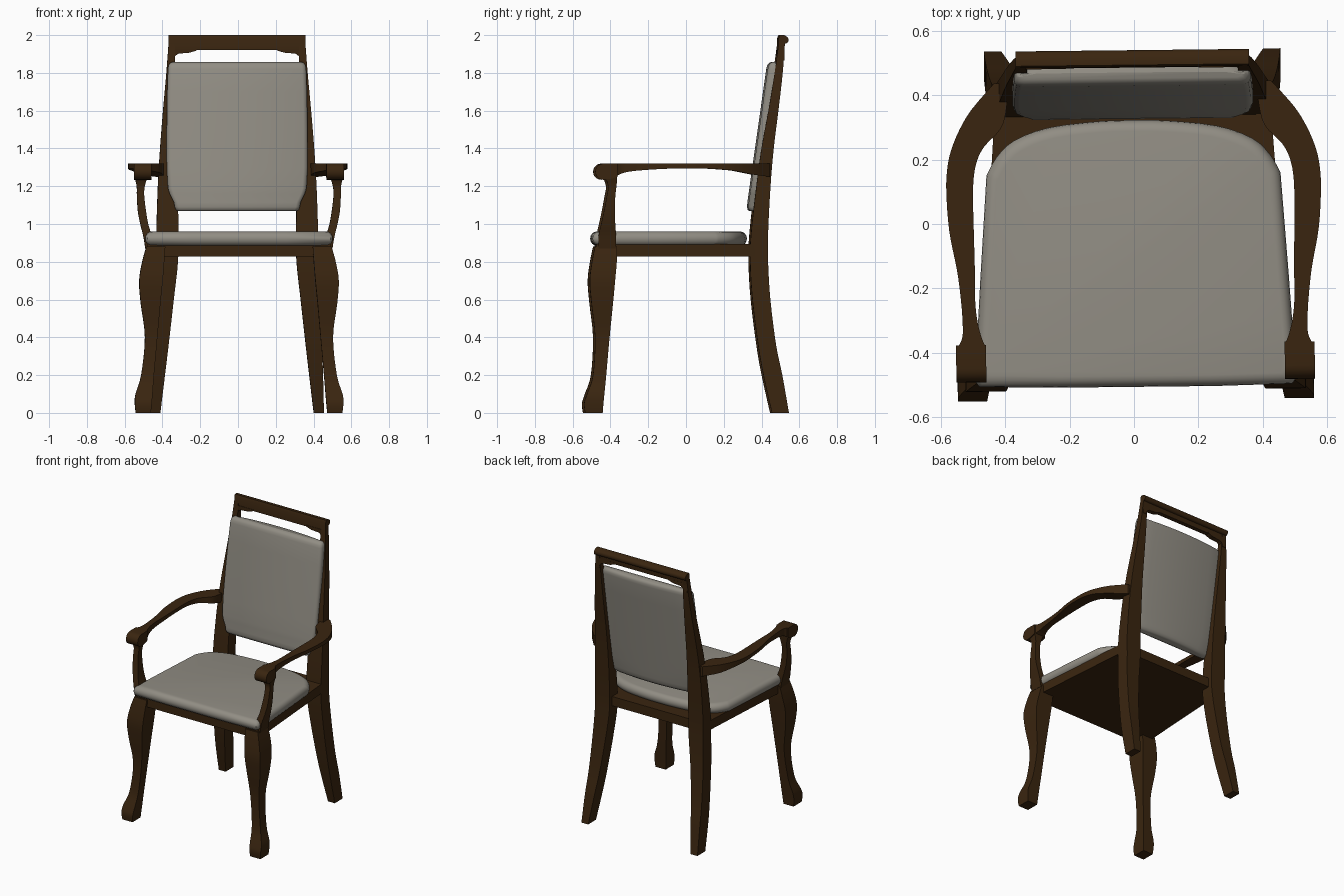
import bpy, bmesh, math

if "Cube" in bpy.data.objects:
    bpy.data.objects.remove(bpy.data.objects["Cube"])

TURN = 0.011  # the whole chair stands turned very slightly


def material(name, rgb):
    m = bpy.data.materials.new(name)
    m.diffuse_color = (*rgb, 1)
    m.use_nodes = True
    m.node_tree.nodes["Principled BSDF"].inputs["Base Color"].default_value = m.diffuse_color
    return m


WOOD = material("dark wood", (0.042, 0.0185, 0.005))
CLOTH = material("grey cloth", (0.285, 0.268, 0.23))


def loft(name, rings, mat, angle=35):
    """Skin a list of equal-length point rings and cap both ends."""
    bm = bmesh.new()
    rows = [[bm.verts.new(p) for p in r] for r in rings]
    n = len(rows[0])
    for a, b in zip(rows, rows[1:]):
        for i in range(n):
            j = (i + 1) % n
            bm.faces.new((a[i], a[j], b[j], b[i]))
    bm.faces.new(rows[0])
    bm.faces.new(rows[-1])
    bmesh.ops.recalc_face_normals(bm, faces=bm.faces)
    me = bpy.data.meshes.new(name)
    bm.to_mesh(me)
    bm.free()
    me.materials.append(mat)
    ob = bpy.data.objects.new(name, me)
    bpy.context.collection.objects.link(ob)
    ob.rotation_euler.z = TURN
    bpy.ops.object.select_all(action='DESELECT')
    ob.select_set(True)
    bpy.context.view_layer.objects.active = ob
    bpy.ops.object.shade_smooth_by_angle(angle=math.radians(angle))
    return ob


def smooth(st, sub=4):
    """Catmull-Rom interpolation through the stations."""
    out = []
    for k in range(len(st) - 1):
        p0, p1, p2, p3 = st[max(k - 1, 0)], st[k], st[k + 1], st[min(k + 2, len(st) - 1)]
        for i in range(sub):
            t = i / sub
            out.append([0.5 * (2 * b + (c - a) * t + (2 * a - 5 * b + 4 * c - d) * t * t
                               + (3 * b - a - 3 * c + d) * t ** 3)
                        for a, b, c, d in zip(p0, p1, p2, p3)])
    return out + [list(st[-1])]


def upright(name, stations, s):
    """Square member from (z, x0, x1, y0, y1); s mirrors it in x."""
    loft(name, [[(s * x0, y0, z), (s * x1, y0, z), (s * x1, y1, z), (s * x0, y1, z)]
                for z, x0, x1, y0, y1 in smooth(stations)], WOOD)


FRONT_LEG = [(0, .467, .547, -.54, -.447), (.05, .462, .552, -.545, -.443), (.1, .458, .548, -.53, -.438),
             (.2, .45, .518, -.498, -.428), (.4, .432, .498, -.487, -.41), (.58, .416, .52, -.506, -.392),
             (.7, .404, .528, -.515, -.381), (.8, .396, .512, -.503, -.372), (.88, .39, .49, -.487, -.37)]
ARM_POST = [(.87, .45, .495, -.47, -.375), (.94, .463, .507, -.468, -.376), (1.0, .48, .522, -.455, -.38),
            (1.07, .492, .535, -.44, -.383), (1.15, .501, .54, -.425, -.38), (1.2, .498, .541, -.418, -.374),
            (1.25, .483, .552, -.435, -.37)]
BACK_POST = [(0, .406, .46, .45, .54), (.2, .382, .455, .405, .505), (.36, .363, .448, .377, .472),
             (.6, .336, .438, .347, .442), (.8, .314, .428, .335, .43), (.95, .312, .428, .34, .43),
             (1.2, .314, .42, .368, .443), (1.4, .318, .408, .395, .46), (1.6, .322, .392, .432, .485),
             (1.8, .326, .374, .465, .508), (1.96, .33, .362, .487, .52)]
ARM = [(-.38, .463, .552, 1.25, 1.32), (-.345, .477, .536, 1.268, 1.32), (-.295, .489, .535, 1.279, 1.32),
       (-.233, .495, .539, 1.285, 1.32), (-.14, .495, .55, 1.291, 1.32), (-.016, .497, .573, 1.295, 1.32),
       (.11, .498, .581, 1.293, 1.32), (.186, .489, .576, 1.288, 1.32), (.242, .464, .562, 1.283, 1.32),
       (.30, .41, .537, 1.272, 1.32), (.36, .392, .50, 1.26, 1.32), (.44, .385, .43, 1.25, 1.32)]
# rolled end of the arm, profile in y and z
SCROLL = [(-.37, 1.32)] + [(-.443 - .043 * math.sin(a), 1.277 + .043 * math.cos(a))
                           for a in [math.pi * i / 10 for i in range(12)]] + [(-.40, 1.24), (-.37, 1.25)]
# shaped corner under the top rail, profile in x and z
BRACKET = [(.36, 1.93), (.205, 1.93), (.215, 1.918), (.25, 1.907), (.31, 1.902), (.329, 1.888),
           (.335, 1.865), (.362, 1.865)]

for side, s in (("left", -1), ("right", 1)):
    upright("front_leg_" + side, FRONT_LEG, s)
    upright("arm_support_" + side, ARM_POST, s)
    upright("back_post_" + side, BACK_POST, s)
    loft("arm_" + side, [[(s * x0, y, z0), (s * x1, y, z0), (s * x1, y, z1), (s * x0, y, z1)]
                         for y, x0, x1, z0, z1 in smooth(ARM)], WOOD)
    loft("arm_scroll_" + side, [[(s * x, y, z) for y, z in SCROLL] for x in (.463, .556)], WOOD)
    loft("rail_bracket_" + side, [[(s * x, y, z) for x, z in BRACKET] for y in (.483, .517)], WOOD)

# top rail with a small roll along its back edge
roll = [(.521 + .018 * math.cos(a), 1.975 + .02 * math.sin(a))
        for a in [math.radians(60 - 20 * i) for i in range(9)]]
RAIL = [(.485, 1.92), (.487, 1.985), (.493, 2.0), (.515, 2.0)] + roll + [(.516, 1.92)]
loft("top_rail", [[(x, y, z) for y, z in RAIL] for x in (-.362, .362)], WOOD)

# seat frame, a tapered slab closed underneath
FRAME = [(-.485, -.478), (.485, -.478), (.425, .40), (-.425, .40)]
loft("seat_frame", [[(x, y, z) for x, y in FRAME] for z in (.828, .895)], WOOD)

# seat cushion: half outline mirrored, edges rolled over by scaled rings
half = smooth([(.0, .322), (.10, .32), (.26, .302), (.37, .262), (.425, .21), (.456, .155)], 3)
half += [(.478, -.16), (.487, -.30), (.497, -.45), (.496, -.485), (.485, -.5), (.25, -.505)]
outline = half + [(-x, y) for x, y in reversed(half) if x > 0]
CY = -.09
rings = []
for i in range(9):
    a = math.pi * (i / 8 - .5)
    inset = .034 * (1 - math.cos(a))
    rings.append([(x * (1 - inset / .49), CY + (y - CY) * (1 - inset / .41), .9225 + .0375 * math.sin(a))
                  for x, y in outline])
loft("seat_cushion", rings, CLOTH, 50)


def back_ring(z, w, inset):
    """Flat-fronted, slightly bowed section of the back cushion."""
    front = .325 + .142 * (z - 1.09)
    f, b = front + inset, front + .052 - inset
    r = .018
    pts = [(-w, f + r), (-w + .007, f + .006), (-w + .022, f), (w - .022, f), (w - .007, f + .006), (w, f + r)]
    for i in range(13):
        u = 1 - i / 6
        end = .012 * max(0, abs(u) - .9) / .1
        pts.append((w * u, b + .026 * (1 - u * u) - end * .6, ))
    return [(x, y, z) for x, y in pts]


# back cushion, narrowing at the bottom corners
BACK = [(1.068, .315, .017), (1.075, .325, .007), (1.09, .331, .001), (1.115, .336, 0), (1.16, .358, 0),
        (1.19, .367, 0), (1.3, .373, 0), (1.5, .373, 0), (1.7, .37, 0), (1.82, .366, 0),
        (1.838, .363, .002), (1.85, .357, .008), (1.857, .345, .018)]
loft("back_cushion", [back_ring(*b) for b in BACK], CLOTH, 50)
